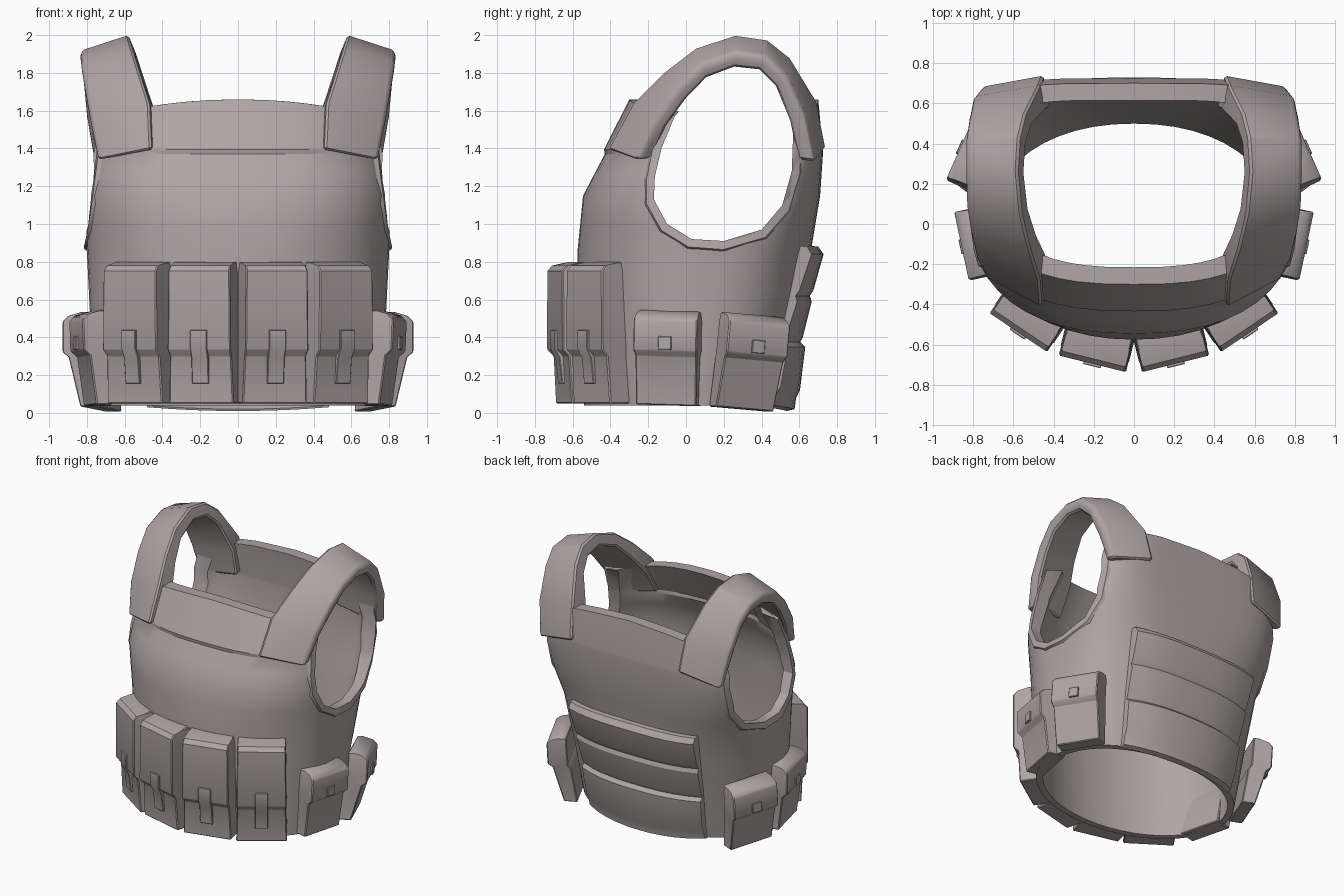
import bpy, bmesh, math
from mathutils import Vector, Matrix

if "Cube" in bpy.data.objects:
    bpy.data.objects.remove(bpy.data.objects["Cube"])

fabric = bpy.data.materials.new("warm grey fabric")
fabric.diffuse_color = (0.43, 0.38, 0.38, 1)
fabric.use_nodes = True
fabric.node_tree.nodes["Principled BSDF"].inputs["Base Color"].default_value = fabric.diffuse_color


def finish(ob, angle=30):
    """Apply modifiers, then shade smooth with sharp edges."""
    deps = bpy.context.evaluated_depsgraph_get()
    me = bpy.data.meshes.new_from_object(ob.evaluated_get(deps))
    ob.modifiers.clear()
    ob.data = me
    for p in me.polygons:
        p.use_smooth = True
    me.set_sharp_from_angle(angle=math.radians(angle))


def make(name, verts, faces, mirror=False, bevel=0):
    bm = bmesh.new()
    for s in ((1, -1) if mirror else (1,)):
        vs = [bm.verts.new((v[0] * s, v[1], v[2])) for v in verts]
        for f in faces:
            bm.faces.new([vs[i] for i in f])
    bmesh.ops.remove_doubles(bm, verts=bm.verts[:], dist=0.0002)
    bmesh.ops.recalc_face_normals(bm, faces=bm.faces[:])
    me = bpy.data.meshes.new(name)
    bm.to_mesh(me)
    bm.free()
    me.materials.append(fabric)
    ob = bpy.data.objects.new(name, me)
    bpy.context.collection.objects.link(ob)
    if bevel:
        b = ob.modifiers.new("bevel", "BEVEL")
        b.width, b.segments, b.limit_method = bevel, 1, "ANGLE"
        b.angle_limit = math.radians(40)
    return ob


def loft(rings, caps=True):
    """Join closed rings of equal length."""
    n = len(rings[0])
    verts = [p for r in rings for p in r]
    faces = [(k * n + i, k * n + (i + 1) % n, (k + 1) * n + (i + 1) % n, (k + 1) * n + i)
             for k in range(len(rings) - 1) for i in range(n)]
    if caps:
        faces += [tuple(range(n)), tuple(range(len(verts) - n, len(verts)))]
    return verts, faces


# Torso shape: z, front y, back y, half width, front and back roundness
BODY = [(0.04, -0.54, 0.545, 0.755, 2.0, 2.15),
        (0.45, -0.57, 0.60, 0.78, 2.0, 2.5),
        (0.85, -0.575, 0.66, 0.80, 2.1, 3.0),
        (1.15, -0.545, 0.71, 0.82, 2.4, 4.2),
        (1.37, -0.43, 0.725, 0.80, 2.6, 5.0),
        (1.395, -0.434, 0.725, 0.795, 2.6, 5.0),
        (1.66, -0.30, 0.70, 0.755, 2.7, 5.0)]


def params(z):
    z = min(max(z, BODY[0][0]), BODY[-1][0])
    for a, b in zip(BODY, BODY[1:]):
        if z <= b[0]:
            t = (z - a[0]) / (b[0] - a[0])
            return [p + (q - p) * t for p, q in zip(a[1:], b[1:])]


def side_x(y, z):
    yf, yb, hw, nf, nb = params(z)
    c, n = (yf + yb) / 2, nb if y > (yf + yb) / 2 else nf
    return hw * max(0, 1 - (abs(y - c) / ((yb - yf) / 2)) ** n) ** (1 / n)


def back_y(x, z):
    yf, yb, hw, nf, nb = params(z)
    return (yf + yb) / 2 + (yb - yf) / 2 * (1 - (abs(x) / hw) ** nb) ** (1 / nb)


def torso_ring(z, inset, count=48):
    yf, yb, hw, nf, nb = params(z)
    mid, half = (yf + yb) / 2, (yb - yf) / 2 - inset
    ring = []
    for i in range(count):
        a = 2 * math.pi * i / count
        c, s = math.cos(a), math.sin(a)
        n = nb if s > 0 else nf
        x = (hw - inset) * math.copysign(abs(c) ** (2 / n), c)
        y = mid + half * math.copysign(abs(s) ** (2 / n), s)
        ring.append((x, y, z - (0.17 * x * x if z > 1.6 else 0)))
    return ring


# Vest body: outer and inner wall, thicker towards the neck
LEVELS = (0.04, 0.25, 0.45, 0.65, 0.85, 1.0, 1.15, 1.27, 1.37, 1.395, 1.66)
rings = [torso_ring(z, 0) for z in LEVELS]
rings += [torso_ring(z, 0.045 + 0.024 * z) for z in reversed(LEVELS)]
body = make("vest_body", *loft(rings + rings[:1], caps=False))

# Armhole cut through both sides
HOLE = [(-0.06, 1.57), (-0.13, 1.40), (-0.165, 1.25), (-0.17, 1.13), (-0.10, 1.00), (0.03, 0.92),
        (0.20, 0.91), (0.40, 0.97), (0.51, 1.10), (0.56, 1.28), (0.57, 1.56),
        (0.50, 1.74), (0.41, 1.82), (0.27, 1.82), (0.07, 1.72)]
cutter = make("armhole_cutter", *loft([[(x, y, z) for y, z in HOLE] for x in (-1.2, 1.2)]))
cutter.hide_render = True
cut = body.modifiers.new("armholes", "BOOLEAN")
cut.operation, cut.object, cut.solver = "DIFFERENCE", cutter, "EXACT"
finish(body)
bpy.data.objects.remove(cutter)

# Raised lip around the lower armhole
MID = Vector((0.21, 1.35))
sections = []
for h in HOLE[:11]:
    h = Vector(h)
    d = (h - MID).normalized()
    m, o = h + d * 0.045, h + d * 0.06
    sections.append([(side_x(*o) - 0.01, *o), (side_x(*m) + 0.015, *m),
                     (side_x(*h) - 0.0, *h), (side_x(*h) - 0.07, *h)])
finish(make("armhole_lip", *loft(sections), mirror=True))

# Shoulder straps: neck edge and arm edge (x, y, z) along the arch, and depth
STRAP = [((0.46, -0.415, 1.395), (0.73, -0.27, 1.34), 0.15),
         ((0.47, -0.28, 1.64), (0.77, -0.19, 1.55), 0.14),
         ((0.52, -0.12, 1.80), (0.80, -0.06, 1.73), 0.11),
         ((0.56, 0.05, 1.93), (0.82, 0.08, 1.86), 0.09),
         ((0.58, 0.26, 2.00), (0.825, 0.26, 1.92), 0.09),
         ((0.57, 0.43, 1.975), (0.825, 0.42, 1.90), 0.09),
         ((0.54, 0.55, 1.88), (0.81, 0.53, 1.80), 0.10),
         ((0.47, 0.69, 1.65), (0.79, 0.635, 1.58), 0.14),
         ((0.45, 0.74, 1.40), (0.75, 0.685, 1.33), 0.16)]


def inward(p, dist, dx=0):
    d = (Vector((0, 0.23, 1.4)) - Vector((0, p[1], p[2]))).normalized()
    return Vector(p) + d * dist + Vector((dx, 0, 0))


sections = [[a, b, inward(b, 0.04, 0.012), inward(b, 0.09, -0.015), inward(a, t, -0.035)]
            for a, b, t in STRAP]
finish(make("shoulder_straps", *loft(sections), mirror=True, bevel=0.012))


def box_stack(name, cx, cy, yaw, rows, tilt=0, bevel=0.006):
    """Mirrored pair of stacked box sections; rows are z, front inset, back inset, half width."""
    rot = Matrix.Rotation(math.radians(yaw), 3, "Z")
    at = Vector((cx, cy, 0))
    rs = []
    for z, f, b, w in rows:
        s = tilt * (z - 0.45)
        corners = ((s - w, f), (s + w, f), (s + w, b), (s - w, b))
        rs.append([at + rot @ Vector((x, y, z - tilt * (x - s))) for x, y in corners])
    finish(make(name, *loft(rs), mirror=True, bevel=bevel))


# Front magazine pouches with flaps and pull tabs
POUCH = [(0.05, 0.05, 0.20, 0.175), (0.30, 0.035, 0.19, 0.168), (0.335, 0.0, 0.18, 0.172),
         (0.75, 0.0, 0.18, 0.168), (0.78, 0.025, 0.18, 0.164), (0.80, 0.12, 0.18, 0.164)]
TAB = [(0.155, 0.03, 0.07, 0.045), (0.29, 0.015, 0.06, 0.045),
       (0.34, -0.012, 0.03, 0.045), (0.44, -0.012, 0.03, 0.045)]
for label, cx, cy, yaw in (("inner", 0.207, -0.695, 14), ("outer", 0.575, -0.54, 34)):
    box_stack(f"front_pouches_{label}", cx, cy, yaw, POUCH)
    box_stack(f"front_pouch_tabs_{label}", cx, cy, yaw, TAB, bevel=0.003)

# Side utility pouches with flaps and square buttons
for label, cx, cy, yaw, w, dz, lean, tilt in (
        ("front", 0.858, -0.11, 78, 0.172, 0.02, 0.075, 0.03),
        ("rear", 0.86, 0.39, 114, 0.176, 0.0, 0.115, 0.08)):
    box_stack(f"side_pouches_{label}", cx, cy, yaw, [
        (0.02 + dz, lean, 0.21, w - 0.010), (0.28 + dz, 0.04, 0.17, w - 0.006),
        (0.31 + dz, 0.005, 0.15, w), (0.47 + dz, 0.0, 0.14, w),
        (0.50 + dz, 0.03, 0.14, w - 0.004), (0.52 + dz, 0.10, 0.14, w - 0.006)], tilt)
    box_stack(f"side_pouch_buttons_{label}", cx, cy, yaw, [
        (0.315 + dz, -0.008, 0.03, 0.036), (0.385 + dz, -0.008, 0.03, 0.036)], tilt, 0.003)

# Back panel of three overlapping folds that follows the torso: z, height above the torso
ROWS = [(0.885, -0.01), (0.88, 0.035), (0.84, 0.07), (0.65, 0.045), (0.62, 0.03), (0.59, 0.045),
        (0.40, 0.025), (0.375, 0.015), (0.35, 0.045), (0.14, 0.045), (0.10, 0.03),
        (0.04, 0.03), (0.03, -0.01)]
COLS = [-1, -1] + [i / 5 for i in range(-4, 5)] + [1, 1]
verts, faces, n = [], [], len(COLS)
for z, off in ROWS:
    half = 0.48 + 0.05 * z
    for i, c in enumerate(COLS):
        x = c * half
        verts.append((x, back_y(x, z) + (-0.01 if i in (0, n - 1) else off),
                      z - 0.02 * (1 - c * c) * (z < 0.2)))
for r in range(len(ROWS) - 1):
    for i in range(n - 1):
        faces.append((r * n + i, r * n + i + 1, (r + 1) * n + i + 1, (r + 1) * n + i))
finish(make("back_panel", verts, faces))
